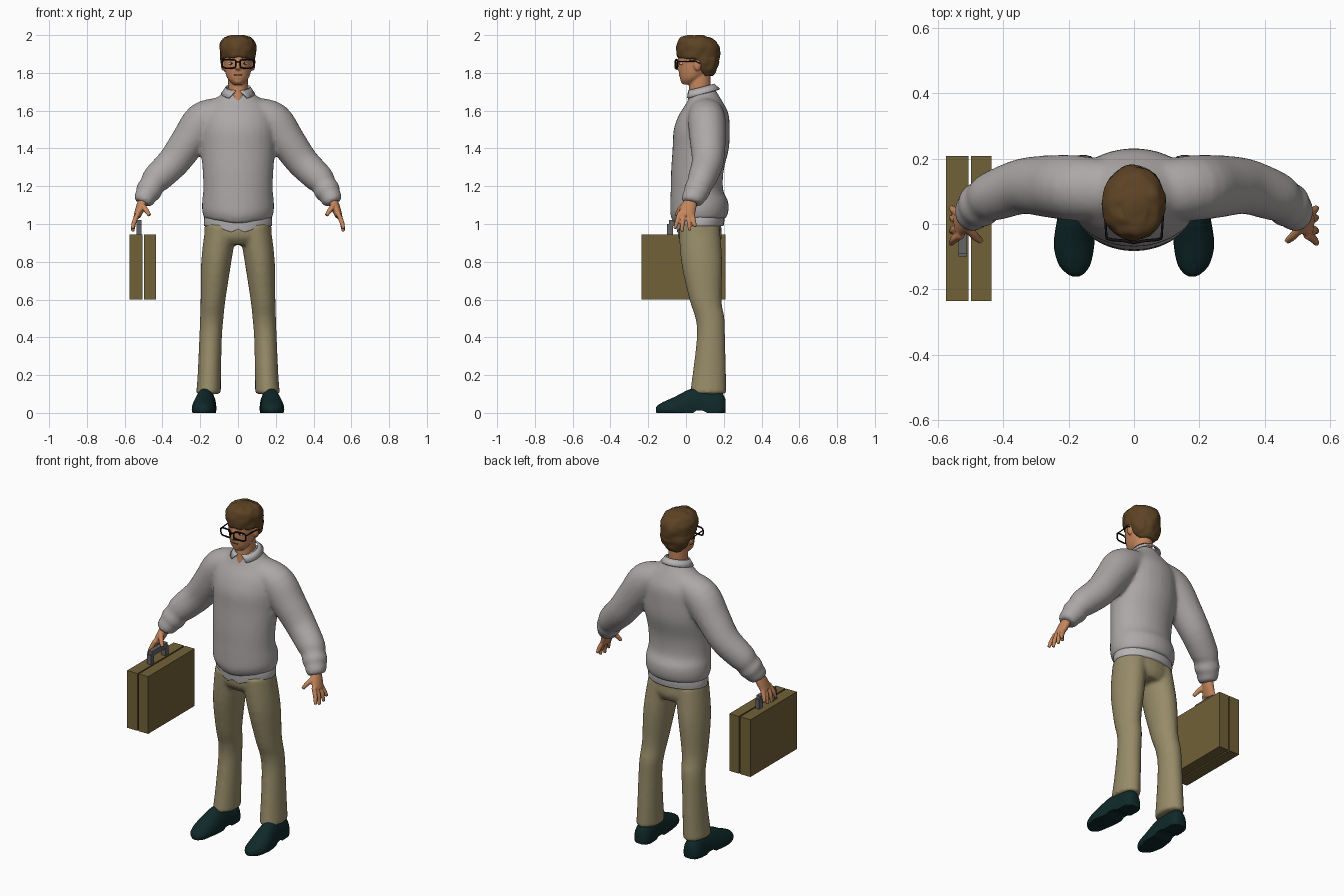
import bpy, bmesh, math
from mathutils import Vector, Matrix, noise

if "Cube" in bpy.data.objects:
    bpy.data.objects.remove(bpy.data.objects["Cube"])


def material(name, *rgb):
    m = bpy.data.materials.new(name)
    m.use_nodes = True
    m.diffuse_color = (*rgb, 1)
    m.node_tree.nodes["Principled BSDF"].inputs["Base Color"].default_value = (*rgb, 1)
    return m


wool = material("grey wool", .42, .39, .39)
cotton = material("pale grey cotton", .47, .45, .46)
khaki = material("khaki cloth", .31, .26, .14)
leather = material("dark teal leather", .005, .022, .023)
skin = material("skin", .56, .24, .11)
brown = material("brown hair", .11, .056, .018)
black = material("black plastic", .006, .006, .007)
tan = material("olive brown case", .165, .12, .04)
metal = material("grey handle", .13, .13, .14)
white = material("eye white", .6, .62, .6)


def spline(rows, k=4):
    """Catmull-Rom interpolation of ring parameters."""
    out, last = [], len(rows) - 1
    for i in range(last):
        quad = rows[max(i - 1, 0)], rows[i], rows[i + 1], rows[min(i + 2, last)]
        for j in range(k):
            t = j / k
            out.append([.5 * (2*b + (c - a)*t + (2*a - 5*b + 4*c - d)*t*t + (3*b - a - 3*c + d)*t**3)
                        for a, b, c, d in zip(*quad)])
    return out + [rows[-1]]


def tube(bm, rows, axis=None, ref=(0, 1, 0), n=24):
    """Closed loft through elliptical rings (x, y, z, radius, radius along ref)."""
    rows = spline(rows)
    centres = [Vector(r[:3]) for r in rows]
    rings = []
    for i, r in enumerate(rows):
        t = Vector(axis) if axis else centres[min(i + 1, len(rows) - 1)] - centres[max(i - 1, 0)]
        t.normalize()
        v = Vector(ref)
        v = (v - t * v.dot(t)).normalized()
        u = v.cross(t)
        angles = [math.tau * j / n for j in range(n)]
        rings.append([bm.verts.new(centres[i] + u * r[3] * math.cos(a) + v * r[4] * math.sin(a))
                      for a in angles])
    for a, b in zip(rings, rings[1:]):
        for j in range(n):
            k = (j + 1) % n
            bm.faces.new((a[j], a[k], b[k], b[j]))
    bm.faces.new(rings[0][::-1])
    bm.faces.new(rings[-1])


def stack(bm, rows, n=24):
    """Loft of level rings centred on x = 0, given as (z, y, x radius, y radius)."""
    tube(bm, [(0, y, z, rx, ry) for z, y, rx, ry in rows], axis=(0, 0, 1), n=n)


def ball(bm, centre, radii):
    bmesh.ops.create_uvsphere(bm, u_segments=16, v_segments=10, radius=1,
                              matrix=Matrix.Translation(centre) @ Matrix.Diagonal((*radii, 1)))


def mirror(bm):
    geom = bmesh.ops.duplicate(bm, geom=bm.verts[:] + bm.edges[:] + bm.faces[:])["geom"]
    for v in geom:
        if isinstance(v, bmesh.types.BMVert):
            v.co.x *= -1


def finish(bm, name, mat, voxel=0, relax=4, smooth=True):
    bmesh.ops.recalc_face_normals(bm, faces=bm.faces[:])
    mesh = bpy.data.meshes.new(name)
    bm.to_mesh(mesh)
    bm.free()
    mesh.materials.append(mat)
    ob = bpy.data.objects.new(name, mesh)
    bpy.context.collection.objects.link(ob)
    for p in mesh.polygons:
        p.use_smooth = smooth
    if voxel:  # fuse the overlapping lofts into one skin
        m = ob.modifiers.new("fuse", 'REMESH')
        m.mode, m.voxel_size, m.use_smooth_shade = 'VOXEL', voxel, True
        m = ob.modifiers.new("relax", 'SMOOTH')
        m.factor, m.iterations = .5, relax
    return ob


def box(name, mat, lo, hi):
    bm = bmesh.new()
    lo, hi = Vector(lo), Vector(hi)
    bmesh.ops.create_cube(bm, size=1, matrix=Matrix.Translation((lo + hi) / 2) @ Matrix.Diagonal((*(hi - lo), 1)))
    return finish(bm, name, mat, smooth=False)


def wire(name, mat, points, radius, closed=False):
    cu = bpy.data.curves.new(name, 'CURVE')
    cu.dimensions, cu.bevel_depth, cu.bevel_resolution = '3D', radius, 1
    sp = cu.splines.new('POLY')
    sp.points.add(len(points) - 1)
    for p, co in zip(sp.points, points):
        p.co = (*co, 1)
    sp.use_cyclic_u = closed
    cu.materials.append(mat)
    bpy.context.collection.objects.link(bpy.data.objects.new(name, cu))


# Sweater: sleeves, then body with a dipping front hem
bm = bmesh.new()
tube(bm, [(.08, .105, 1.60, .075, .09), (.18, .11, 1.545, .105, .1), (.26, .115, 1.44, .095, .095),
          (.34, .115, 1.33, .086, .085), (.43, .085, 1.24, .078, .076), (.455, .07, 1.205, .066, .068),
          (.473, .057, 1.175, .07, .07), (.487, .045, 1.15, .058, .062), (.497, .035, 1.13, .056, .06),
          (.506, .03, 1.11, .045, .05)])
mirror(bm)
stack(bm, [(1.03, .075, .18, .138), (1.07, .072, .19, .153), (1.12, .07, .19, .153),
           (1.18, .058, .184, .139), (1.28, .06, .187, .139), (1.4, .078, .197, .149),
           (1.5, .083, .2, .148), (1.58, .095, .19, .131), (1.64, .1, .15, .098),
           (1.69, .095, .085, .073), (1.72, .09, .065, .062)], n=32)
for v in bm.verts:
    if v.co.z < 1.14 and v.co.y < .05 and abs(v.co.x) < .18:
        v.co.z -= .03 * (1 - abs(v.co.x) / .18)
finish(bm, "sweater", wool, .011, 5)

# Shirt tail below the sweater
bm = bmesh.new()
stack(bm, [(.99, .075, .18, .124), (1.02, .075, .181, .128), (1.06, .075, .175, .128)], n=32)
for v in bm.verts:
    if v.co.y < .06 and v.co.z < 1.01:
        v.co.z -= .035 * max(0, 1 - abs(abs(v.co.x) - .04) / .08)
finish(bm, "shirt_tail", cotton)

# Folded shirt collar, open at the front
bm = bmesh.new()
steps, rows = 28, []
for gap, rx, y, ry, z, dip in [(.18, .066, .08, .07, 1.725, .018), (.58, .09, .085, .095, 1.69, .026)]:
    angles = [gap + (math.tau - 2 * gap) * i / steps for i in range(steps + 1)]
    rows.append([bm.verts.new((rx * math.sin(a), y - ry * math.cos(a), z - dip * math.cos(a))) for a in angles])
for i in range(steps):
    bm.faces.new((rows[0][i], rows[0][i + 1], rows[1][i + 1], rows[1][i]))
finish(bm, "shirt_collar", cotton).modifiers.new("thickness", 'SOLIDIFY').thickness = .008

# Trousers
bm = bmesh.new()
tube(bm, [(.088, .07, .99, .085, .108), (.115, .083, .8, .08, .109), (.132, .103, .6, .066, .085),
          (.139, .127, .5, .062, .077), (.145, .132, .4, .06, .075), (.152, .123, .2, .062, .089),
          (.156, .116, .1, .066, .097)], axis=(0, 0, -1))
mirror(bm)
stack(bm, [(.89, .08, .13, .09), (.93, .074, .175, .115), (.98, .072, .178, .115), (1.05, .072, .168, .11)])
finish(bm, "trousers", khaki, .011, 4)

# Shoes with flat soles
bm = bmesh.new()
tube(bm, [(.163, .208, .03, .03, .045), (.165, .18, .025, .05, .09), (.17, .09, .025, .052, .11),
          (.176, .02, .025, .058, .1), (.183, -.06, .02, .062, .065), (.182, -.12, .018, .05, .04),
          (.179, -.15, .016, .028, .024), (.178, -.16, .016, .01, .01)], axis=(0, -1, 0), ref=(0, 0, 1))
for v in bm.verts:
    arch = .012 if .05 < v.co.y < .1 else 0
    v.co.z = max(v.co.z, arch)
mirror(bm)
shoes = finish(bm, "shoes", leather)
bpy.context.view_layer.objects.active = shoes
shoes.select_set(True)
bpy.ops.object.shade_smooth_by_angle(angle=math.radians(45))
shoes.select_set(False)

# Hands: palm, four fingers and thumb
bm = bmesh.new()
tube(bm, [(.495, .03, 1.14, .026, .032), (.515, .015, 1.09, .025, .04), (.535, 0, 1.04, .019, .044)])
for y, spread, z in [(.033, .05, .985), (.011, .02, .965), (-.012, -.022, .96), (-.034, -.06, .975)]:
    tube(bm, [(.528, y, 1.06, .013, .012), (.549, (y + spread) / 2, 1.012, .013, .012),
              (.558, spread, z, .009, .009)], n=10)
tube(bm, [(.508, -.01, 1.1, .015, .015), (.488, -.035, 1.075, .014, .013), (.468, -.052, 1.045, .01, .01)], n=10)
mirror(bm)
finish(bm, "hands", skin, .005, 2)

# Head with neck, nose and ears
bm = bmesh.new()
ball(bm, (.079, .06, 1.842), (.012, .02, .031))
mirror(bm)
stack(bm, [(1.738, .01, .024, .024), (1.765, .025, .052, .055), (1.8, .043, .067, .08),
           (1.85, .055, .075, .096), (1.9, .06, .081, .101), (1.95, .06, .076, .09), (1.975, .06, .05, .06)])
stack(bm, [(1.65, .07, .03, .063), (1.7, .072, .05, .058), (1.8, .075, .052, .055)])
tube(bm, [(0, -.03, 1.88, .009, .01), (0, -.042, 1.85, .01, .012), (0, -.05, 1.826, .015, .014),
          (0, -.038, 1.815, .012, .01)], axis=(0, 0, -1), n=12)
ball(bm, (0, -.015, 1.757), (.022, .014, .014))
finish(bm, "head", skin, .005, 3)

# Wavy hair
bm = bmesh.new()
stack(bm, [(1.785, .115, .05, .03), (1.81, .11, .07, .05), (1.85, .102, .087, .068),
           (1.872, .085, .091, .09), (1.886, .066, .092, .112), (1.94, .063, .096, .113),
           (1.98, .055, .08, .09), (1.998, .05, .04, .045)], n=48)
bm.normal_update()
for v in bm.verts:
    v.co += v.normal * noise.noise(v.co * 30) * .007
    v.co.z = min(v.co.z, 2)
finish(bm, "hair", brown)

# Eyes and mouth
for name, mat, x, y, z, radii in [("eye_whites", white, .035, -.022, 1.85, (.014, .011, .008)),
                                  ("irises", black, .035, -.031, 1.85, (.006, .004, .006))]:
    bm = bmesh.new()
    ball(bm, (x, y, z), radii)
    mirror(bm)
    finish(bm, name, mat)
bm = bmesh.new()
ball(bm, (0, -.031, 1.789), (.023, .007, .004))
finish(bm, "mouth", brown)

# Glasses: rims, temples and bridge
for side, word in ((1, "left"), (-1, "right")):
    rim = []
    for i in range(24):
        c, s = math.cos(math.tau * i / 24), math.sin(math.tau * i / 24)
        rim.append((side * (.047 + .036 * math.copysign(abs(c) ** .5, c)),
                    -.05 + .006 * c, 1.848 + .023 * math.copysign(abs(s) ** .5, s)))
    wire(word + "_rim", black, rim, .0045, True)
    wire(word + "_temple", black, [(side * .084, -.045, 1.86), (side * .09, .05, 1.862),
                                   (side * .088, .075, 1.85)], .0035)
wire("bridge", black, [(-.012, -.055, 1.856), (0, -.057, 1.859), (.012, -.055, 1.856)], .004)

# Briefcase: two shells with a seam, and a handle
box("outer_case_shell", tan, (-.575, -.235, .6), (-.506, .208, .945))
box("inner_case_shell", tan, (-.498, -.235, .6), (-.435, .208, .945))
for word, y in (("front", -.1), ("back", .04)):
    box(word + "_handle_post", metal, (-.537, y, .94), (-.511, y + .03, 1.0))
box("handle_grip", metal, (-.537, -.09, .99), (-.511, .06, 1.02))
